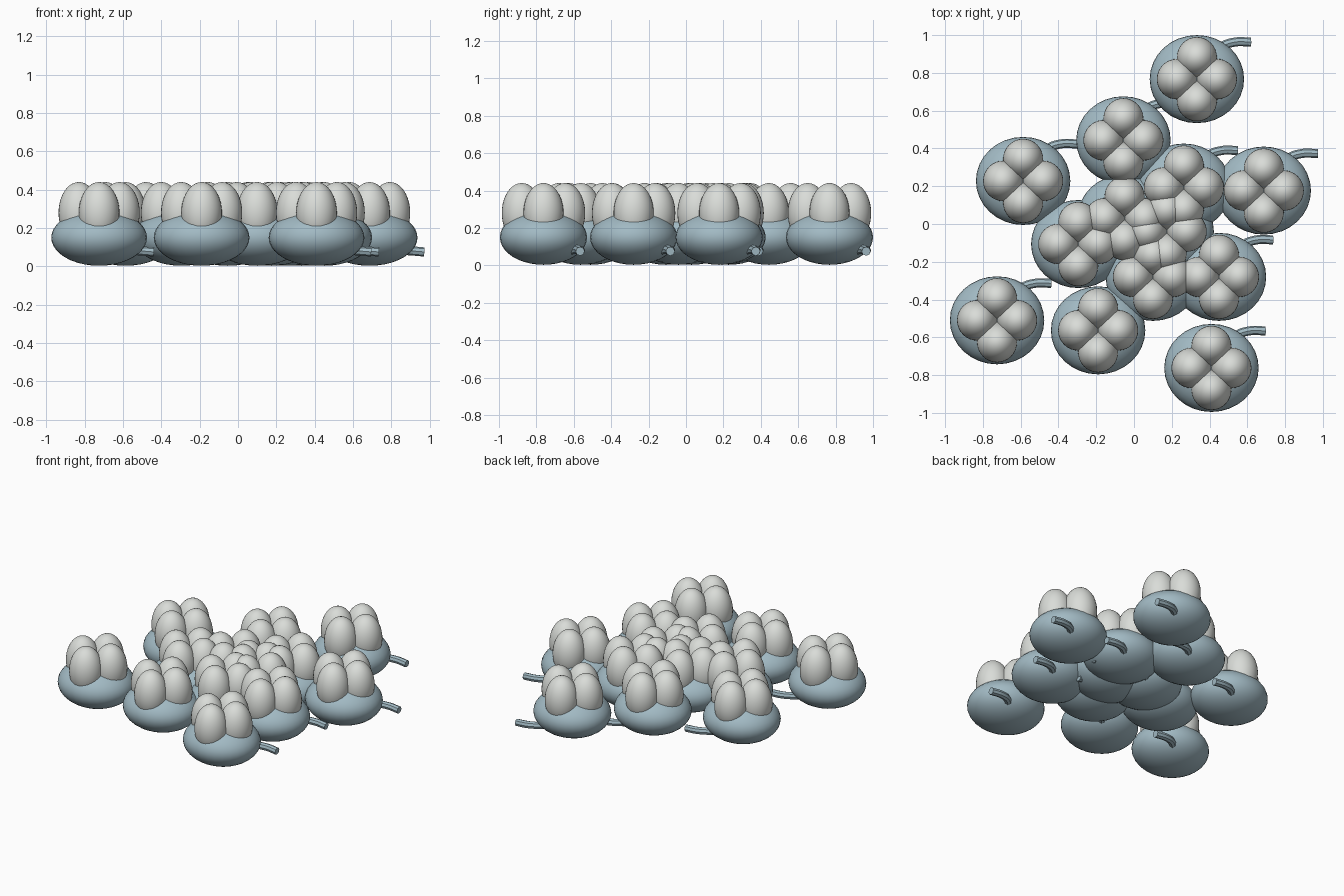
import bpy, math

if "Cube" in bpy.data.objects:
    bpy.data.objects.remove(bpy.data.objects["Cube"])


def material(name, rgb):
    m = bpy.data.materials.new(name)
    m.diffuse_color = (*rgb, 1)
    m.use_nodes = True
    m.node_tree.nodes["Principled BSDF"].inputs["Base Color"].default_value = m.diffuse_color
    return m


BLUE = material("dusty blue", (0.36, 0.49, 0.55))
WHITE = material("warm white", (0.70, 0.72, 0.69))


def ellipsoid(name, loc, radii, mat):
    bpy.ops.mesh.primitive_uv_sphere_add(segments=32, ring_count=20, location=loc)
    o = bpy.context.object
    o.name = name
    o.scale = radii
    bpy.ops.object.transform_apply(location=False, rotation=False, scale=True)
    bpy.ops.object.shade_smooth()
    o.data.materials.append(mat)
    return o


def tube(name, pts, loc, radius, mat):
    cu = bpy.data.curves.new(name, 'CURVE')
    cu.dimensions = '3D'
    cu.bevel_depth = radius
    cu.bevel_resolution = 2
    cu.resolution_u = 6
    cu.use_fill_caps = True
    sp = cu.splines.new('BEZIER')
    sp.bezier_points.add(len(pts) - 1)
    for bp, p in zip(sp.bezier_points, pts):
        bp.co = p
        bp.handle_left_type = bp.handle_right_type = 'AUTO'
    o = bpy.data.objects.new(name, cu)
    o.location = loc
    bpy.context.collection.objects.link(o)
    cu.materials.append(mat)
    bpy.ops.object.select_all(action='DESELECT')
    o.select_set(True)
    bpy.context.view_layer.objects.active = o
    bpy.ops.object.convert(target='MESH')
    bpy.ops.object.shade_smooth_by_angle(angle=math.radians(40))


# centre of every boll in the pile
CENTRES = [(0.333, 0.767), (-0.056, 0.443), (-0.587, 0.228), (0.687, 0.177),
           (0.264, 0.193), (0.45, -0.28), (-0.295, -0.106), (0.10, -0.28),
           (-0.05, 0.03), (0.173, -0.04), (-0.725, -0.51), (-0.19, -0.563),
           (0.41, -0.762)]
STEM = [(0.06, 0.08, 0.07), (0.13, 0.17, 0.085), (0.2, 0.196, 0.082), (0.286, 0.196, 0.075)]

for n, (x, y) in enumerate(CENTRES, 1):
    # squat cup
    ellipsoid(f"cup_{n}", (x, y, 0.15), (0.25, 0.233, 0.147), BLUE)
    # four tall puffs in a cross
    for k, (dx, dy) in enumerate([(0.106, 0), (0, 0.116), (-0.106, 0), (0, -0.116)], 1):
        ellipsoid(f"puff_{n}_{k}", (x + dx, y + dy, 0.28), (0.106, 0.107, 0.16), WHITE)
    # bent stem under the cup
    tube(f"stem_{n}", STEM, (x, y, 0), 0.024, BLUE)
